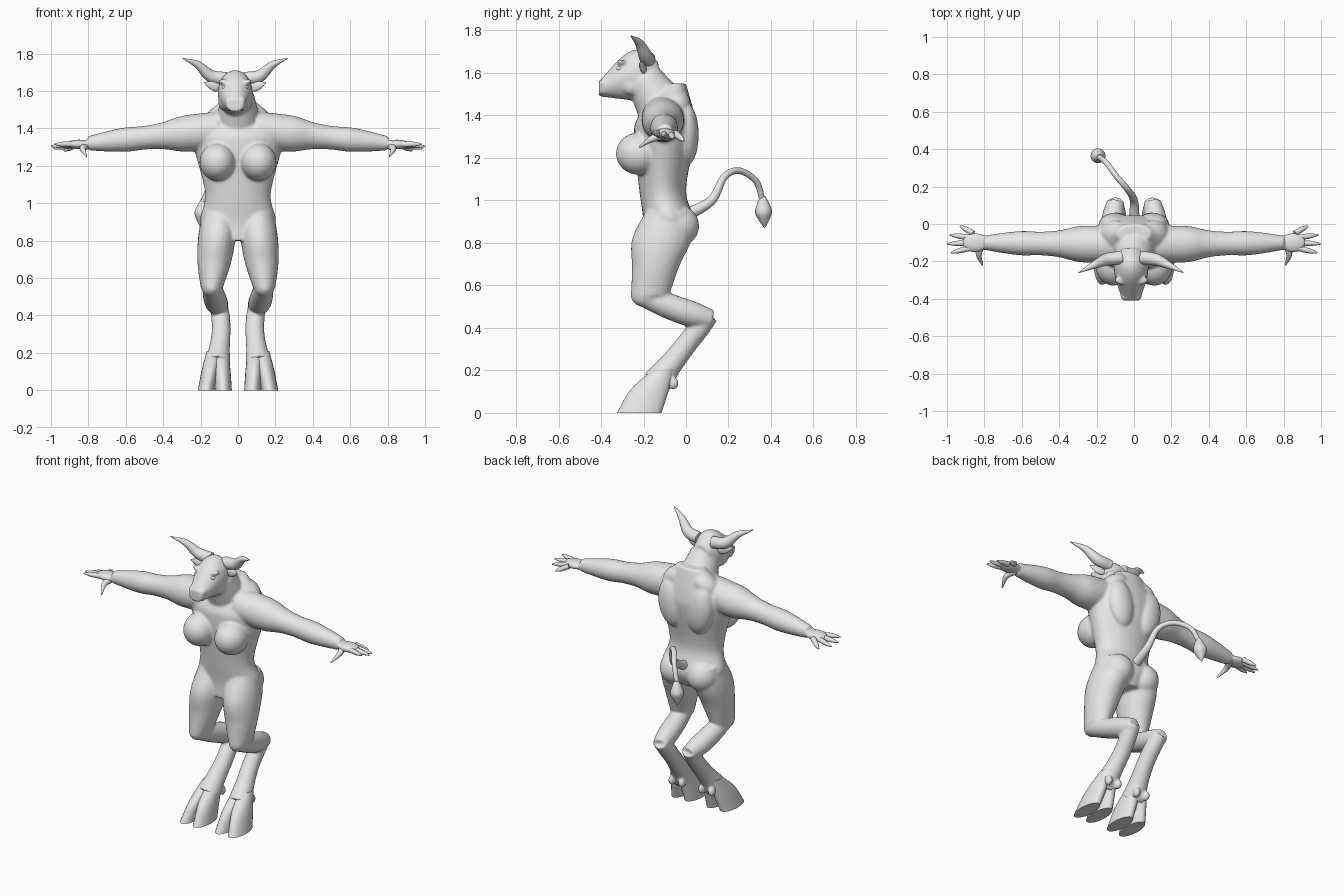
import bpy, bmesh, math
from mathutils import Vector, Matrix

default_cube = bpy.data.objects.get("Cube")
if default_cube:
    bpy.data.objects.remove(default_cube, do_unlink=True)

ACROSS, DEPTH, UP = Vector((1, 0, 0)), Vector((0, 1, 0)), Vector((0, 0, 1))
SIDES = {"left": 1, "right": -1}
HEAD_SHIFT = -.015

hide = bpy.data.materials.new("grey_hide")
hide.use_nodes = True
hide.diffuse_color = (.8, .8, .8, 1)
hide.node_tree.nodes["Principled BSDF"].inputs["Base Color"].default_value = hide.diffuse_color


def sample(values, amount):
    """Smooth curve through evenly spaced numbers or vectors."""
    position = amount * (len(values) - 1)
    index = min(int(position), len(values) - 2)
    t = position - index
    start, end = values[index], values[index + 1]
    before = values[index - 1] if index else 2 * start - end
    after = values[index + 2] if index + 2 < len(values) else 2 * end - start
    leave, arrive = (end - before) / 2, (after - start) / 2
    ease = t * t * (3 - 2 * t)
    return (start + (end - start) * ease + leave * (t * (1 - t) ** 2)
            - arrive * (t * t * (1 - t)))


def skin(bm, path, widths, depths=None, side=ACROSS, second=None, flat=1, segments=24):
    """Closed tube along a path, with radii spread evenly over its length."""
    path = [Vector(point) for point in path]
    depths = depths or [width * flat for width in widths]
    stations = 6 * max(len(path), len(widths))
    centres = [sample(path, i / stations) for i in range(stations + 1)]
    rings, faces = [], []
    for i, centre in enumerate(centres):
        u, v = side, second
        if second is None:
            along = (centres[min(i + 1, stations)] - centres[max(i - 1, 0)]).normalized()
            u = (side - along * side.dot(along)).normalized()
            v = along.cross(u)
        width = max(sample(widths, i / stations), .002)
        depth = max(sample(depths, i / stations), .002)
        angles = [math.tau * k / segments for k in range(segments)]
        rings.append([bm.verts.new(centre + u * width * math.cos(a) + v * depth * math.sin(a))
                      for a in angles])
    for lower, upper in zip(rings, rings[1:]):
        for k in range(segments):
            faces.append(bm.faces.new((lower[k - 1], lower[k], upper[k], upper[k - 1])))
    faces += [bm.faces.new(rings[0]), bm.faces.new(rings[-1])]
    bmesh.ops.recalc_face_normals(bm, faces=faces)


def ball(bm, centre, radii, tilt=0):
    matrix = (Matrix.Translation(centre) @ Matrix.Rotation(tilt, 4, 'Y')
              @ Matrix.Diagonal((*radii, 1)))
    bmesh.ops.create_uvsphere(bm, u_segments=24, v_segments=16, radius=1, matrix=matrix)


def mirror(points, sign, shift=0):
    return [(x * sign + shift, y, z) for x, y, z in points]


def finish(name, bm, fuse=False):
    mesh = bpy.data.meshes.new(name)
    bm.to_mesh(mesh)
    bm.free()
    mesh.materials.append(hide)
    part = bpy.data.objects.new(name, mesh)
    bpy.context.collection.objects.link(part)
    bpy.ops.object.select_all(action='DESELECT')
    part.select_set(True)
    bpy.context.view_layer.objects.active = part
    bpy.ops.object.shade_smooth_by_angle(angle=math.radians(45))
    if fuse:
        remesh = part.modifiers.new("fuse_muscles", 'REMESH')
        remesh.mode = 'VOXEL'
        remesh.voxel_size = .008
        remesh.use_smooth_shade = True
        soften = part.modifiers.new("soften", 'SMOOTH')
        soften.factor = .5
        soften.iterations = 4


# Torso from crotch to collar, then neck
body = bmesh.new()
skin(body, [(0, -.1, .8), (0, -.08, .9), (0, -.11, 1.05), (0, -.1, 1.3), (0, -.09, 1.4), (0, -.05, 1.55)],
     widths=(.1, .2, .175, .235, .235, .09), depths=(.1, .12, .11, .145, .13, .05),
     second=DEPTH, segments=32)
skin(body, [(0, -.08, 1.38), (0, -.2, 1.58)], widths=(.13, .11, .085))

for sign in SIDES.values():
    # Chest, shoulder blade, buttock and collar muscle
    ball(body, (.11 * sign, -.22, 1.22), (.096, .11, .1))
    ball(body, (.1 * sign, 0, 1.31), (.085, .06, .15), tilt=.15 * sign)
    ball(body, (.095 * sign, -.045, .88), (.095, .107, .1))
    ball(body, (.1 * sign, -.05, 1.46), (.09, .07, .06), tilt=.5 * sign)

    # Arm from chest to wrist, then palm
    skin(body, mirror([(.1, -.11, 1.39), (.8, -.1, 1.32)], sign),
         widths=(.1, .1, .095, .072, .063, .065, .054, .038), side=DEPTH)
    ball(body, (.85 * sign, -.1, 1.315), (.07, .052, .025))

    # Thigh and knee
    skin(body, mirror([(.1, -.08, .95), (.12, -.13, .75), (.14, -.17, .55)], sign),
         widths=(.09, .1, .09, .06), depths=(.11, .14, .11, .09), second=DEPTH)
    ball(body, (.14 * sign, -.18, .55), (.055, .08, .055))

    # Shank running back to the hock, then cannon running forward to the hoof
    skin(body, mirror([(.14, -.2, .55), (.12, -.02, .48), (.1, .12, .44)], sign),
         widths=(.05, .06, .06, .045))
    skin(body, mirror([(.1, .11, .46), (.09, 0, .32), (.11, -.14, .14)], sign),
         widths=(.045, .05, .05, .055, .07))

    # Dewclaws
    for across in (.07, .14):
        ball(body, (across * sign, -.06, .14), (.02, .025, .03))

    # Brow, cheek and nostril wing
    ball(body, (HEAD_SHIFT + .05 * sign, -.3, 1.645), (.04, .025, .015), tilt=-.25 * sign)
    ball(body, (HEAD_SHIFT + .06 * sign, -.25, 1.54), (.03, .055, .045))
    ball(body, (HEAD_SHIFT + .035 * sign, -.385, 1.55), (.022, .024, .022))

# Head from skull to muzzle
skin(body, mirror([(0, -.13, 1.6), (0, -.2, 1.59), (0, -.29, 1.58), (0, -.41, 1.525)], 1, HEAD_SHIFT),
     widths=(.05, .09, .085, .045), depths=(.05, .12, .105, .035), second=UP)
finish("body", body, fuse=True)

# Lower lip
lip = bmesh.new()
ball(lip, (HEAD_SHIFT, -.38, 1.5), (.045, .028, .008))
finish("lower_lip", lip)

for label, sign in SIDES.items():
    eye = bmesh.new()
    ball(eye, (HEAD_SHIFT + .055 * sign, -.31, 1.62), (.016, .018, .012))
    finish("eye_" + label, eye)

    horn = bmesh.new()
    skin(horn, mirror([(.05, -.18, 1.665), (.13, -.19, 1.68), (.2, -.22, 1.74), (.28, -.26, 1.775)],
                      sign, HEAD_SHIFT), widths=(.036, .033, .02, .002), side=DEPTH)
    finish("horn_" + label, horn)

    ear = bmesh.new()
    skin(ear, mirror([(.07, -.19, 1.61), (.165, -.22, 1.645)], sign, HEAD_SHIFT),
         widths=(.012, .025, .02, .002), side=UP, flat=.5)
    finish("ear_" + label, ear)

    # Fingers fan out from the palm
    fingers = bmesh.new()
    for index, reach in enumerate((.93, .985, 1, .98)):
        knuckle = (.86, -.05 - .025 * index, 1.315)
        tip = (reach, -.01 - .048 * index, 1.28 + .012 * index)
        skin(fingers, mirror([knuckle, tip], sign), widths=(.016, .015, .013, .004),
             side=DEPTH, segments=12)
    skin(fingers, mirror([(.81, -.1, 1.31), (.83, -.16, 1.29), (.81, -.22, 1.25)], sign),
         widths=(.022, .016, .004), side=UP, segments=12)
    finish("fingers_" + label, fingers)

    # Cloven hoof: two toes parted at the front
    hoof = bmesh.new()
    for toe in (-1, 1):
        sole, ankle = .124 + .046 * toe, .11 + .017 * toe
        skin(hoof, mirror([(sole, -.22, 0), ((sole + ankle) / 2, -.17, .11), (ankle, -.1, .21)], sign),
             widths=(.045, .045, .04), depths=(.105, .09, .05), second=DEPTH)
    finish("hoof_" + label, hoof)

# Tail arching back to one side, ending in a tuft
tail = bmesh.new()
skin(tail, [(0, 0, .93), (0, .12, 1), (-.03, .18, 1.11), (-.09, .25, 1.14), (-.15, .33, 1.09), (-.19, .36, 1)],
     widths=(.03, .018, .015, .014), segments=16)
finish("tail", tail)
tuft = bmesh.new()
skin(tuft, [(-.185, .36, 1.02), (-.2, .37, .87)], widths=(.013, .03, .04, .025, .002), segments=16)
finish("tail_tuft", tuft)
